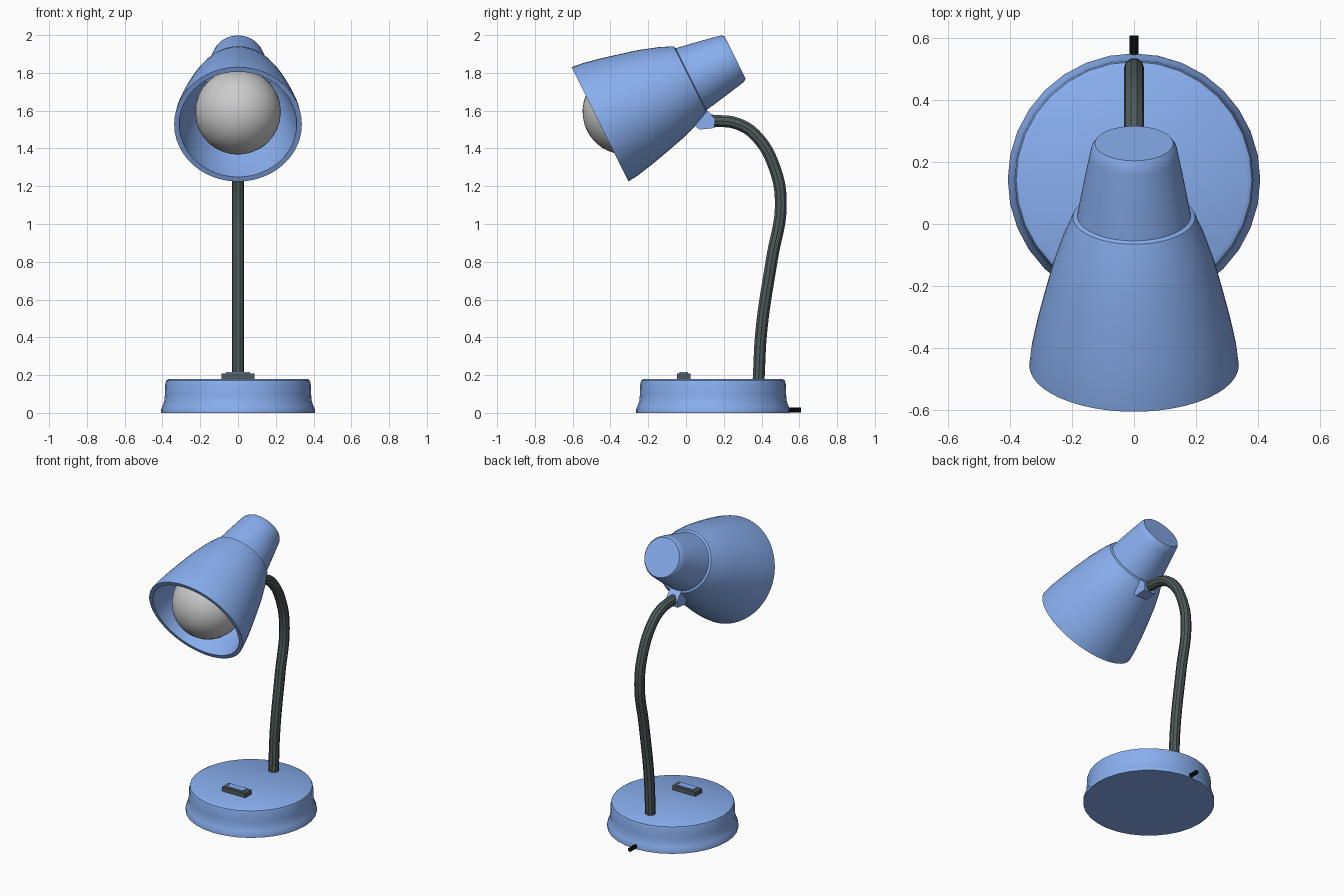
import bpy, bmesh, math
from mathutils import Vector

if "Cube" in bpy.data.objects:
    bpy.data.objects.remove(bpy.data.objects["Cube"])


def material(name, rgb):
    m = bpy.data.materials.new(name)
    m.diffuse_color = (*rgb, 1)
    m.use_nodes = True
    m.node_tree.nodes["Principled BSDF"].inputs["Base Color"].default_value = m.diffuse_color
    return m


BLUE = material("blue_paint", (0.25, 0.43, 0.87))
DARK = material("dark_metal", (0.08, 0.105, 0.105))
BLACK = material("black_rubber", (0.005, 0.005, 0.005))


def finish(obj, mat, smooth=True):
    if mat:
        obj.data.materials.append(mat)
    bpy.ops.object.select_all(action='DESELECT')
    obj.select_set(True)
    bpy.context.view_layer.objects.active = obj
    if smooth:
        bpy.ops.object.shade_smooth_by_angle(angle=math.radians(35))
    return obj


def from_bmesh(name, bm, mat, smooth=True):
    bmesh.ops.recalc_face_normals(bm, faces=bm.faces[:])
    me = bpy.data.meshes.new(name)
    bm.to_mesh(me)
    bm.free()
    obj = bpy.data.objects.new(name, me)
    bpy.context.collection.objects.link(obj)
    return finish(obj, mat, smooth)


def lathe(name, profile, mat, steps, loc, tilt=0.0):
    """Spin an (r, z) profile that starts and ends on the axis."""
    bm = bmesh.new()
    vs = [bm.verts.new((r, 0, z)) for r, z in profile]
    es = [bm.edges.new(p) for p in zip(vs, vs[1:])]
    bmesh.ops.spin(bm, geom=vs + es, cent=(0, 0, 0), axis=(0, 0, 1),
                   angle=math.tau, steps=steps, use_merge=True)
    bmesh.ops.remove_doubles(bm, verts=bm.verts[:], dist=1e-5)
    obj = from_bmesh(name, bm, mat)
    obj.location = loc
    obj.rotation_euler.x = tilt
    return obj


def tube(name, points, radius, mat):
    cu = bpy.data.curves.new(name, 'CURVE')
    cu.dimensions = '3D'
    cu.bevel_depth, cu.bevel_resolution = radius, 3
    cu.resolution_u, cu.use_fill_caps = 8, True
    sp = cu.splines.new('BEZIER')
    sp.bezier_points.add(len(points) - 1)
    for bp, (y, z) in zip(sp.bezier_points, points):
        bp.co = (0, y, z)
        bp.handle_left_type = bp.handle_right_type = 'AUTO'
    obj = bpy.data.objects.new(name, cu)
    bpy.context.collection.objects.link(obj)
    bpy.ops.object.select_all(action='DESELECT')
    obj.select_set(True)
    bpy.context.view_layer.objects.active = obj
    bpy.ops.object.convert(target='MESH')
    return finish(bpy.context.object, mat)


def box(name, size, loc, mat):
    bm = bmesh.new()
    bmesh.ops.create_cube(bm, size=1)
    bmesh.ops.scale(bm, vec=size, verts=bm.verts[:])
    obj = from_bmesh(name, bm, mat, False)
    obj.location = loc
    return obj


# Round flared base
lathe("base", [(0, 0), (0.407, 0), (0.407, 0.02), (0.398, 0.04), (0.390, 0.065),
               (0.387, 0.10), (0.385, 0.155), (0.380, 0.172), (0.366, 0.18), (0, 0.18)],
      BLUE, 32, (0, 0.143, 0))

# Tilted shade: outer shell, stepped neck, and inner wall back to the axis
RIM, TILT = (0, -0.455, 1.5275), -1.110
outer = [(0.338, 0), (0.331, 0.06), (0.313, 0.15), (0.289, 0.25), (0.261, 0.36),
         (0.228, 0.46), (0.197, 0.533)]
neck = [(0.183, 0.538), (0.165, 0.64), (0.143, 0.755), (0.137, 0.782), (0.126, 0.798), (0, 0.798)]
inner = [(0, 0.51)] + [(r - 0.027, min(z, 0.51)) for r, z in reversed(outer)]
lathe("shade", list(reversed(neck)) + outer[::-1] + inner[:0:-1] + inner[:1], BLUE, 48, RIM, TILT)

# Bulb: sphere at the mouth running into a narrow socket end
R, C = 0.227, 0.15
bulb = [(R * math.sin(a), C - R * math.cos(a))
        for a in (math.radians(10 * i) for i in range(15))]
lathe("bulb", bulb + [(0.11, 0.38), (0.09, 0.43), (0.09, 0.511), (0, 0.511)], None, 32, RIM, TILT)

# Curved gooseneck arm
tube("arm", [(0.384, 0.17), (0.400, 0.445), (0.455, 0.815), (0.502, 1.105),
             (0.468, 1.30), (0.372, 1.465), (0.275, 1.53), (0.13, 1.548)], 0.033, DARK)

# Wedge bracket joining arm and shade
bm = bmesh.new()
side = [(0.03, 1.535), (0.07, 1.50), (0.15, 1.508), (0.155, 1.555), (0.105, 1.61), (0.06, 1.60)]
face = bm.faces.new([bm.verts.new((-0.042, y, z)) for y, z in side])
ext = bmesh.ops.extrude_face_region(bm, geom=[face])
bmesh.ops.translate(bm, vec=Vector((0.084, 0, 0)),
                    verts=[v for v in ext["geom"] if isinstance(v, bmesh.types.BMVert)])
from_bmesh("shade_bracket", bm, BLUE, False)

# Rocker switch on the base
box("switch_frame", (0.175, 0.07, 0.035), (0, -0.012, 0.192), DARK)
box("switch_rocker", (0.125, 0.045, 0.02), (0, -0.012, 0.207), BLUE)

# Cord stub at the back
tube("power_cord", [(0.48, 0.016), (0.608, 0.016)], 0.014, BLACK)
